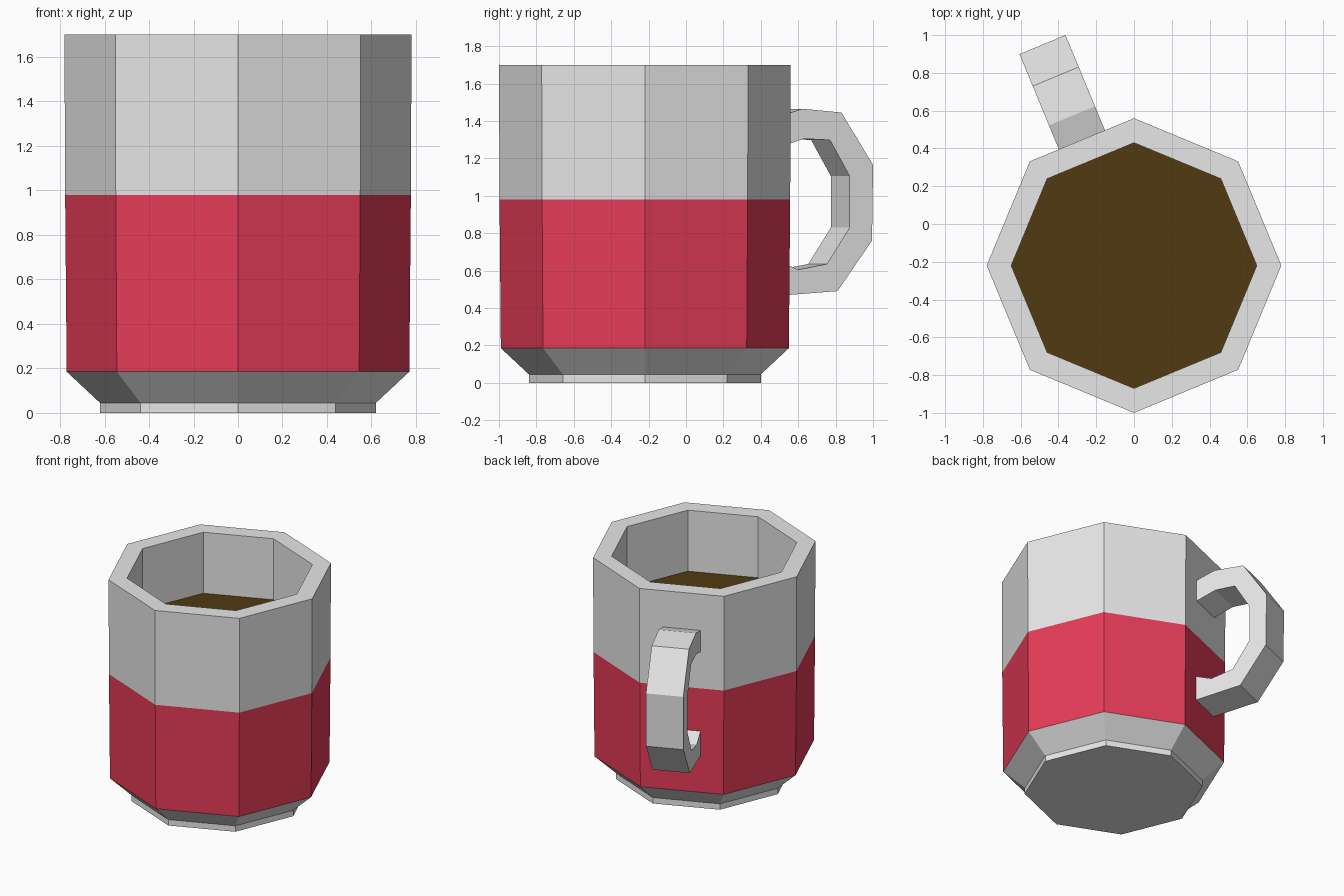
import bpy, bmesh, math
from mathutils import Vector

if "Cube" in bpy.data.objects:
    bpy.data.objects.remove(bpy.data.objects["Cube"])

SIDES = 8
CENTRE = Vector((0, -0.22, 0))


def material(name, rgb):
    m = bpy.data.materials.new(name)
    m.diffuse_color = (*rgb, 1)
    m.use_nodes = True
    m.node_tree.nodes["Principled BSDF"].inputs["Base Color"].default_value = m.diffuse_color
    return m


WHITE = material("pale_ceramic", (0.80, 0.80, 0.80))
RED = material("red_glaze", (0.80, 0.045, 0.098))
BROWN = material("coffee_brown", (0.08, 0.042, 0.0056))


def finish(bm, name, mats):
    bmesh.ops.recalc_face_normals(bm, faces=bm.faces)
    mesh = bpy.data.meshes.new(name)
    bm.to_mesh(mesh)
    bm.free()
    for m in mats:
        mesh.materials.append(m)
    ob = bpy.data.objects.new(name, mesh)
    ob.location = CENTRE
    bpy.context.collection.objects.link(ob)
    return ob


def ring(bm, r, z):
    step = math.tau / SIDES
    return [bm.verts.new((r * math.cos(i * step), r * math.sin(i * step), z))
            for i in range(SIDES)]


# Mug body: eight-sided turned profile (radius, height), foot to inner floor
profile = [(0.62, 0), (0.62, 0.045), (0.77, 0.185), (0.777, 0.98),
           (0.78, 1.70), (0.65, 1.70), (0.65, 0.15)]
bm = bmesh.new()
rings = [ring(bm, r, z) for r, z in profile]
for k, (a, b) in enumerate(zip(rings, rings[1:])):
    for i in range(SIDES):
        j = (i + 1) % SIDES
        f = bm.faces.new((a[i], a[j], b[j], b[i]))
        f.material_index = 1 if k == 2 else 0   # red lower band
bm.faces.new(rings[0][::-1])
bm.faces.new(rings[-1])
finish(bm, "mug_body", [WHITE, RED])

# Coffee surface
bm = bmesh.new()
bm.faces.new(ring(bm, 0.65, 1.235))
finish(bm, "coffee", [BROWN])

# Handle: faceted band centred on the back-left wall
outer = [(0.71, 1.42), (0.858, 1.465), (1.083, 1.445), (1.266, 1.165),
         (1.26, 0.76), (1.06, 0.49), (0.71, 0.465)]
inner = [(0.71, 1.255), (0.866, 1.305), (1.017, 1.298), (1.131, 1.105),
         (1.131, 0.83), (1.0, 0.635), (0.833, 0.605), (0.71, 0.655)]
outline = outer + inner[::-1]
angle = math.radians(112.5)
out = Vector((math.cos(angle), math.sin(angle), 0))
side = Vector((out.y, -out.x, 0))
bm = bmesh.new()
near, far = [[bm.verts.new(out * r + side * s + Vector((0, 0, z)))
              for r, z in outline] for s in (0.132, -0.132)]
bm.faces.new(near)
bm.faces.new(far[::-1])
for i in range(len(outline)):
    j = (i + 1) % len(outline)
    bm.faces.new((near[i], far[i], far[j], near[j]))
finish(bm, "handle", [WHITE])
